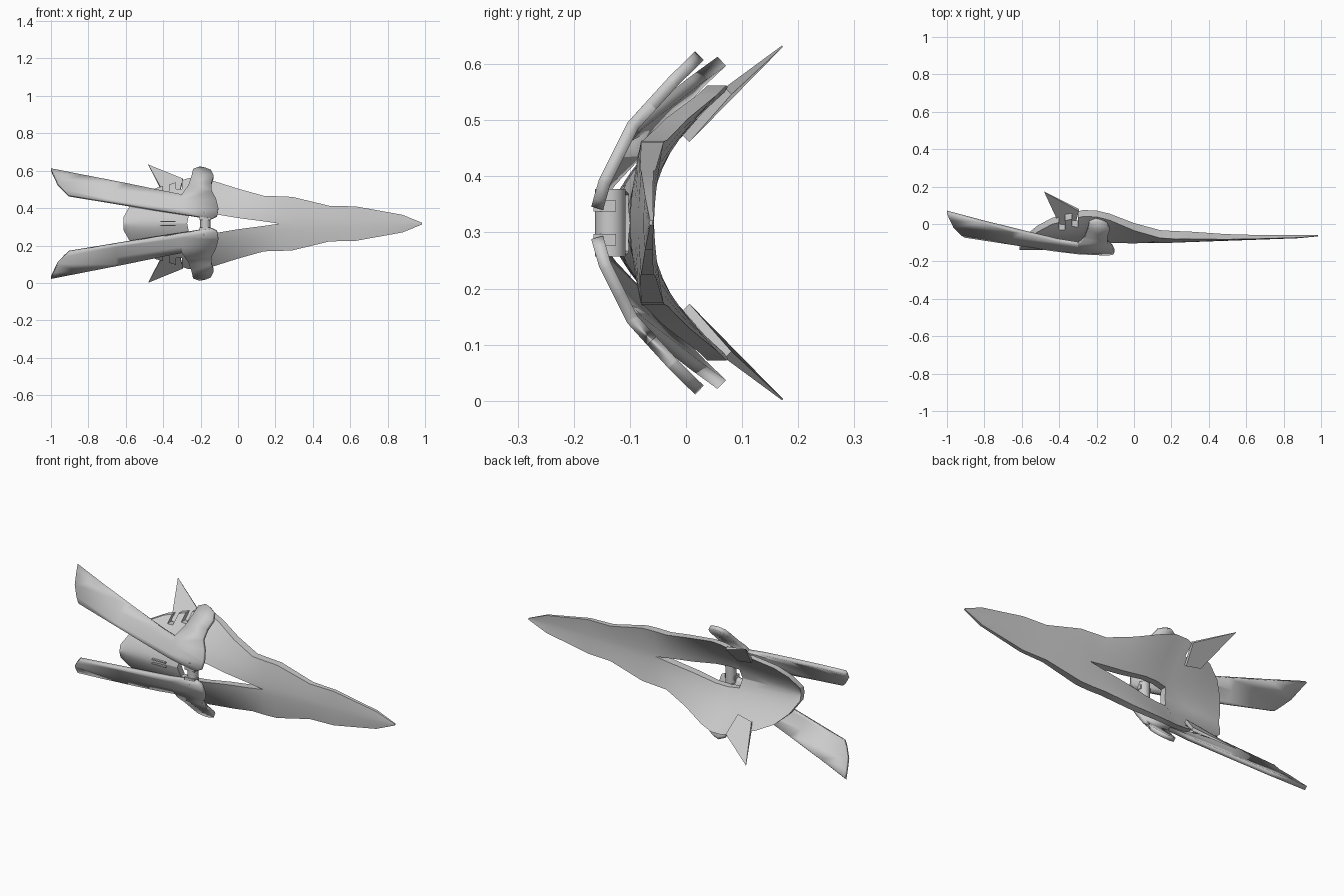
import bpy, bmesh, math
from mathutils import Vector

MID = 0.317  # height of the symmetry plane

cube = bpy.data.objects.get("Cube")
if cube:
    bpy.data.objects.remove(cube, do_unlink=True)

grey = bpy.data.materials.new("hull_grey")
grey.use_nodes = True
grey.diffuse_color = (0.6, 0.6, 0.6, 1)
grey.node_tree.nodes["Principled BSDF"].inputs["Base Color"].default_value = (0.6, 0.6, 0.6, 1)


def finish(name, bm, thickness=0.0, smooth=True):
    bmesh.ops.recalc_face_normals(bm, faces=bm.faces[:])
    mesh = bpy.data.meshes.new(name)
    bm.to_mesh(mesh)
    bm.free()
    mesh.materials.append(grey)
    ob = bpy.data.objects.new(name, mesh)
    bpy.context.scene.collection.objects.link(ob)
    if thickness:
        mod = ob.modifiers.new("Thickness", 'SOLIDIFY')
        mod.thickness = thickness
        mod.offset = 0
    if smooth:
        bpy.ops.object.select_all(action='DESELECT')
        ob.select_set(True)
        bpy.context.view_layer.objects.active = ob
        bpy.ops.object.shade_smooth_by_angle(angle=math.radians(25))
    return ob


def box(name, size, centre):
    bm = bmesh.new()
    bmesh.ops.create_cube(bm, size=1)
    for v in bm.verts:
        v.co = Vector(a * b for a, b in zip(v.co, size)) + Vector(centre)
    return finish(name, bm, smooth=False)


# Curved hull: x, inner half width, outer half width, centre y, edge y, thickness
stations = [
    (0.985, 0, .004, -.066, -.064, .006), (.88, 0, .047, -.076, -.073, .014),
    (.63, 0, .092, -.085, -.08, .022), (.49, 0, .095, -.09, -.082, .028),
    (.29, 0, .143, -.097, -.08, .04), (.22, 0, .146, -.1, -.08, .042),
    (.14, .012, .148, -.102, -.075, .042), (0, .03, .187, -.107, -.035, .04),
    (-.13, .052, .228, -.115, .02, .035), (-.2, .056, .245, -.122, .038, .034),
    (-.262, .05, .243, -.13, .04, .034), (-.272, 0, .241, -.131, .04, .034),
    (-.35, 0, .215, -.136, .022, .034), (-.44, 0, .19, -.138, -.002, .034),
    (-.52, 0, .153, -.139, -.045, .034), (-.575, 0, .1, -.14, -.09, .032),
    (-.612, 0, .035, -.14, -.132, .03),
]
STEPS = 7
bm = bmesh.new()
for side in (1, -1):
    rings = []
    for x, lo, hi, yc, ye, th in stations:
        front, back = [], []
        for i in range(STEPS + 1):
            h = lo + (hi - lo) * i / STEPS
            y = yc + (ye - yc) * (h / hi) ** 1.6
            front.append(bm.verts.new((x, y, MID + side * h)))
            back.append(bm.verts.new((x, y + th, MID + side * h)))
        rings.append(front + back[::-1])
    n = len(rings[0])
    for k in range(len(rings) - 1):
        for i in range(n):
            closed = stations[k][1] == 0 and stations[k + 1][1] == 0
            if i == n - 1 and closed:
                continue
            j = (i + 1) % n
            bm.faces.new((rings[k][i], rings[k][j], rings[k + 1][j], rings[k + 1][i]))
    for ring in (rings[0], rings[-1]):
        for i in range(STEPS):
            bm.faces.new((ring[i], ring[i + 1], ring[n - 2 - i], ring[n - 1 - i]))
bmesh.ops.remove_doubles(bm, verts=bm.verts[:], dist=0.0005)
hull = finish("hull_shell", bm)

# Notches in the rear rim
for side in (1, -1):
    for k, (x, h) in enumerate(((-.385, .165), (-.315, .185))):
        cutter = box("notch_cutter", (.032, .3, .1), (x, .0, MID + side * (h + .05)))
        cutter.hide_render = True
        cutter.hide_viewport = True
        mod = hull.modifiers.new("Notch", 'BOOLEAN')
        mod.object = cutter
        mod.operation = 'DIFFERENCE'
        mod.solver = 'EXACT'

# Curved blades with their rounded collars
curve = [(.02, -.16), (.073, -.145), (.173, -.095), (.253, -.022), (.3, .026)]


def blade_y(x, h):
    for (h0, y0), (h1, y1) in zip(curve, curve[1:]):
        if h <= h1 or h1 == curve[-1][0]:
            y = y0 + (y1 - y0) * (h - h0) / (h1 - h0)
            break
    return y + 0.05 * max(0, (-x - 0.3) / 0.7)


blade_outline = [
    (-1, .288), (-.965, .213), (-.905, .15), (-.2, .034), (-.14, .026), (-.112, .04),
    (-.105, .08), (-.118, .13), (-.14, .17), (-.143, .21), (-.13, .25), (-.145, .28),
    (-.175, .292), (-.205, .298), (-.24, .285), (-.248, .25), (-.265, .2), (-.3, .152),
]
for side, label in ((1, "upper"), (-1, "lower")):
    bm = bmesh.new()
    bm.faces.new([bm.verts.new((x, 0, h)) for x, h in blade_outline])
    cuts = [((0, 0, h / 100), (0, 0, 1)) for h in (7.3, 12, 17.3, 21, 25.3)]
    cuts += [((x, 0, 0), (1, 0, 0)) for x in (-.3, -.65)]
    for co, no in cuts:
        bmesh.ops.bisect_plane(bm, geom=bm.verts[:] + bm.edges[:] + bm.faces[:],
                               plane_co=co, plane_no=no)
    for v in bm.verts:
        v.co = (v.co.x, blade_y(v.co.x, v.co.z), MID + side * v.co.z)
    finish(label + "_blade", bm, thickness=0.022)

    # Kite shaped tail fin, tapering to its tip
    fin = [(-.48, .172, .315), (-.295, .075, .235), (-.315, 0, .15), (-.4, .005, .165)]
    bm = bmesh.new()
    rows = []
    for sign in (1, -1):
        rows.append([])
        for i, (x, y, h) in enumerate(fin):
            t = 0.001 if i == 0 else 0.006
            rows[-1].append(bm.verts.new((x, y + sign * t, MID + side * (h - sign * t))))
    bm.faces.new(rows[0])
    bm.faces.new(rows[1])
    for i in range(4):
        j = (i + 1) % 4
        bm.faces.new((rows[0][i], rows[0][j], rows[1][j], rows[1][i]))
    finish(label + "_fin", bm, smooth=False)

    # Small slat on the dish and widened foot of the strut
    box(label + "_slat", (.08, .012, .006), (-.375, -.14, MID + side * .011))
    box(label + "_strut_foot", (.06, .04, .02), (-.175, -.145, MID + side * .03))

# Strut joining the two blades
bm = bmesh.new()
bmesh.ops.create_cone(bm, cap_ends=True, segments=16, radius1=.027, radius2=.027, depth=.12)
bmesh.ops.translate(bm, verts=bm.verts[:], vec=(-.175, -.135, MID))
finish("centre_strut", bm)
